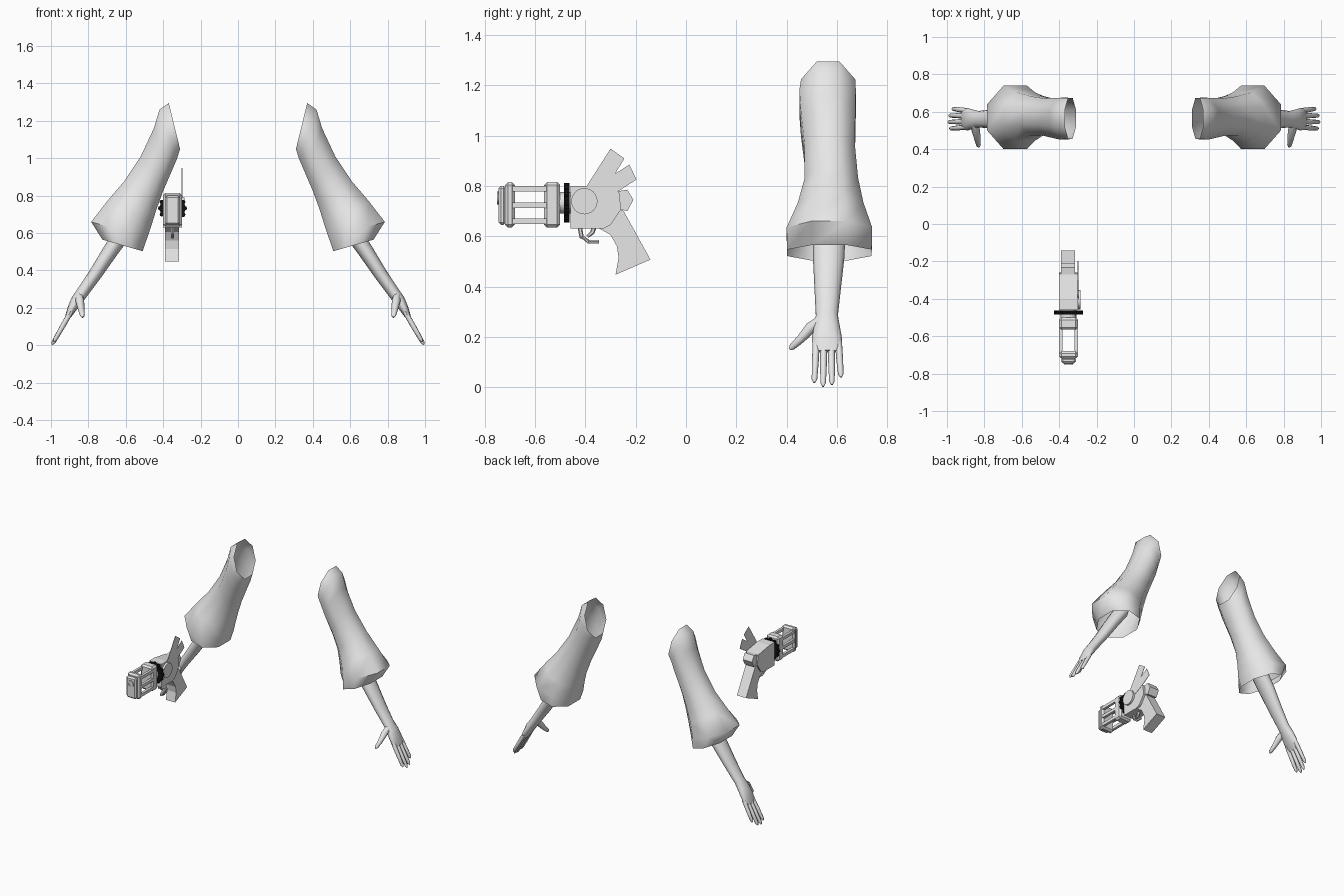
import bpy, bmesh, math
from mathutils import Vector

if "Cube" in bpy.data.objects:
    bpy.data.objects.remove(bpy.data.objects["Cube"])


def material(name, rgb):
    m = bpy.data.materials.new(name)
    m.diffuse_color = (*rgb, 1)
    m.use_nodes = True
    m.node_tree.nodes["Principled BSDF"].inputs["Base Color"].default_value = m.diffuse_color
    return m


GREY = material("light grey", (0.8, 0.8, 0.8))
BLACK = material("black", (0.006, 0.006, 0.006))
GX = -0.35  # centre plane of the pistol


def finish(name, bm, mat=GREY, smooth=None, bevel=0):
    if bm.faces:
        bmesh.ops.recalc_face_normals(bm, faces=bm.faces)
    me = bpy.data.meshes.new(name)
    bm.to_mesh(me)
    bm.free()
    ob = bpy.data.objects.new(name, me)
    bpy.context.collection.objects.link(ob)
    me.materials.append(mat)
    if bevel:
        mod = ob.modifiers.new("bevel", "BEVEL")
        mod.width, mod.segments = bevel, 1
    if smooth:
        bpy.ops.object.select_all(action="DESELECT")
        ob.select_set(True)
        bpy.context.view_layer.objects.active = ob
        bpy.ops.object.shade_smooth_by_angle(angle=math.radians(smooth))
    return ob


def ring(c, u, v, n, flat=False):
    # elliptical ring; flat=True puts flat sides on the axes
    off, k = (math.pi / n, 1 / math.cos(math.pi / n)) if flat else (0, 1)
    return [c + k * (u * math.cos(off + math.tau * i / n) + v * math.sin(off + math.tau * i / n))
            for i in range(n)]


def loft(bm, rings, caps=(True, True)):
    vs = [[bm.verts.new(p) for p in r] for r in rings]
    n = len(vs[0])
    for a, b in zip(vs, vs[1:]):
        for i in range(n):
            bm.faces.new((a[i], a[(i + 1) % n], b[(i + 1) % n], b[i]))
    for cap, r in zip(caps, (vs[0], vs[-1])):
        if cap:
            bm.faces.new(r)


def limb_rings(spec, n, flat=False):
    # each entry: outer x,z, inner x,z, centre y, half width in y
    out = []
    for ox, oz, ix, iz, yc, hw in spec:
        o, i = Vector((ox, yc, oz)), Vector((ix, yc, iz))
        out.append(ring((o + i) / 2, Vector((0, hw, 0)), (o - i) / 2, n, flat))
    return out


def tube(bm, pts, radii, n=8):
    pts = [Vector(p) for p in pts]
    rings = []
    for k, p in enumerate(pts):
        d = (pts[min(k + 1, len(pts) - 1)] - pts[max(k - 1, 0)]).normalized()
        side = Vector((0, 1, 0)) if abs(d.y) < 0.8 else Vector((1, 0, 0))
        u = (side - d * side.dot(d)).normalized()
        rings.append(ring(p, u * radii[k], d.cross(u) * radii[k], n))
    loft(bm, rings)


def mirror_x(ob):
    other = ob.copy()
    other.data = ob.data.copy()
    other.data.transform(((-1, 0, 0, 0), (0, 1, 0, 0), (0, 0, 1, 0), (0, 0, 0, 1)))
    other.data.flip_normals()
    other.name = ob.name.replace("left", "right")
    bpy.context.collection.objects.link(other)


# sleeve, open at shoulder and cuff
SLEEVE = [
    (0.37, 1.295, 0.335, 1.14 - 0.095, 0.565, 0.100),
    (0.42, 1.26, 0.312, 1.045, 0.562, 0.110),
    (0.45, 1.16, 0.355, 0.93, 0.565, 0.108),
    (0.52, 1.01, 0.40, 0.825, 0.572, 0.100),
    (0.61, 0.875, 0.435, 0.73, 0.578, 0.106),
    (0.70, 0.77, 0.46, 0.65, 0.575, 0.130),
    (0.785, 0.66, 0.485, 0.575, 0.570, 0.170),
    (0.725, 0.565, 0.51, 0.503, 0.570, 0.168),
]
SLEEVE[0] = (0.37, 1.295, 0.31, 1.05, 0.565, 0.108)
SLEEVE[1] = (0.42, 1.26, 0.325, 1.0, 0.563, 0.112)
bm = bmesh.new()
loft(bm, limb_rings(SLEEVE, 8, True), (False, False))
mirror_x(finish("left_sleeve", bm, smooth=60))

# forearm and palm
ARM = [
    (0.62, 0.68, 0.56, 0.60, 0.57, 0.066),
    (0.715, 0.53, 0.645, 0.485, 0.567, 0.062),
    (0.79, 0.405, 0.73, 0.365, 0.563, 0.052),
    (0.855, 0.305, 0.805, 0.265, 0.560, 0.044),
    (0.89, 0.255, 0.835, 0.225, 0.560, 0.052),
    (0.91, 0.205, 0.868, 0.183, 0.560, 0.060),
    (0.922, 0.165, 0.892, 0.150, 0.562, 0.058),
    (0.926, 0.147, 0.906, 0.137, 0.563, 0.050),
]
bm = bmesh.new()
loft(bm, limb_rings(ARM, 12))
# four fingers
for y0, y1, tip in ((0.518, 0.510, 0.018), (0.548, 0.545, 0.003),
                    (0.578, 0.580, 0.010), (0.606, 0.616, 0.040)):
    a = Vector((0.893, y0, 0.18))
    b = Vector((0.994 - (tip - 0.003) * 0.6, y1, tip))
    tube(bm, [a, a.lerp(b, 0.5), a.lerp(b, 0.92), b], (0.014, 0.0135, 0.011, 0.004))
# thumb
tube(bm, [(0.85, 0.535, 0.265), (0.845, 0.495, 0.235), (0.838, 0.455, 0.19),
          (0.832, 0.422, 0.16), (0.83, 0.412, 0.15)], (0.02, 0.023, 0.017, 0.013, 0.005))
mirror_x(finish("left_forearm_and_hand", bm, smooth=60))


# pistol helpers
def box(name, x, y, z, bevel=0):
    bm = bmesh.new()
    bmesh.ops.create_cube(bm, size=1)
    for v in bm.verts:
        for i, (lo, hi) in enumerate((x, y, z)):
            v.co[i] = lo if v.co[i] < 0 else hi
    return finish(name, bm, bevel=bevel)


def prism(name, pts, x0, x1):
    bm = bmesh.new()
    loft(bm, [[Vector((x, y, z)) for y, z in pts] for x in (x0, x1)])
    return finish(name, bm)


def cylinder(name, a, b, r, n, mat=GREY):
    bm = bmesh.new()
    tube(bm, [a, b], (r, r), n)
    return finish(name, bm, mat, smooth=35)


# barrel cage
box("muzzle_cap", (-0.39, -0.31), (-0.745, -0.715), (0.645, 0.80), 0.01)
box("front_block", (-0.40, -0.30), (-0.72, -0.68), (0.635, 0.815), 0.012)
box("rear_block", (-0.40, -0.30), (-0.565, -0.50), (0.635, 0.815), 0.012)
for s in (-1, 1):
    for k, z in enumerate((0.66, 0.7225, 0.788)):
        x = GX + s * 0.041
        box(f"cage_bar_{k}", (x - 0.009, x + 0.009), (-0.69, -0.555), (z - 0.011, z + 0.011))

# muzzle ring
bm = bmesh.new()
N = 16
profile = ((0.014, -0.735), (0.014, -0.752), (0.025, -0.752), (0.025, -0.735))
loft(bm, [ring(Vector((GX, y, 0.752)), Vector((r, 0, 0)), Vector((0, 0, r)), N)
          for r, y in profile], (False, False))
finish("muzzle_ring", bm, smooth=35)

# neck and studded black collar
cylinder("neck", (GX, -0.51, 0.733), (GX, -0.45, 0.733), 0.042, 16)
bm = bmesh.new()
tube(bm, [(GX, -0.485, 0.733), (GX, -0.463, 0.733)], (0.068, 0.068), 24)
for i in range(12):
    a = math.tau * i / 12
    x, z = GX + 0.066 * math.cos(a), 0.733 + 0.066 * math.sin(a)
    tube(bm, [(x, -0.485, z), (x, -0.463, z)], (0.012, 0.012), 8)
finish("studded_collar", bm, BLACK)

# frame, rear block and grip
prism("frame", [(-0.459, 0.80), (-0.40, 0.80), (-0.266, 0.778), (-0.258, 0.706),
                (-0.30, 0.645), (-0.33, 0.63), (-0.459, 0.63)], -0.40, -0.30)
prism("rear_notch", [(-0.28, 0.777), (-0.233, 0.785), (-0.209, 0.745),
                     (-0.233, 0.70), (-0.28, 0.71)], -0.39, -0.315)
prism("grip", [(-0.35, 0.66), (-0.344, 0.63), (-0.30, 0.605), (-0.275, 0.56), (-0.268, 0.515),
               (-0.28, 0.447), (-0.141, 0.507), (-0.248, 0.70), (-0.30, 0.72)], -0.39, -0.315)

# flat fin and round side plate
prism("side_fin", [(-0.404, 0.785), (-0.30, 0.948), (-0.245, 0.909), (-0.282, 0.848),
                   (-0.225, 0.885), (-0.197, 0.825), (-0.272, 0.777), (-0.35, 0.74)],
      -0.301, -0.298)
cylinder("side_disc", (-0.31, -0.404, 0.739), (-0.286, -0.404, 0.739), 0.052, 24)

# trigger and guard
bm = bmesh.new()
tube(bm, [(GX, -0.423, 0.64), (GX, -0.415, 0.597), (GX, -0.387, 0.578), (GX, -0.345, 0.578)],
     (0.009,) * 4, 6)
tube(bm, [(GX, -0.365, 0.64), (GX, -0.372, 0.615), (GX, -0.392, 0.598)],
     (0.011, 0.009, 0.006), 6)
finish("trigger_and_guard", bm)
